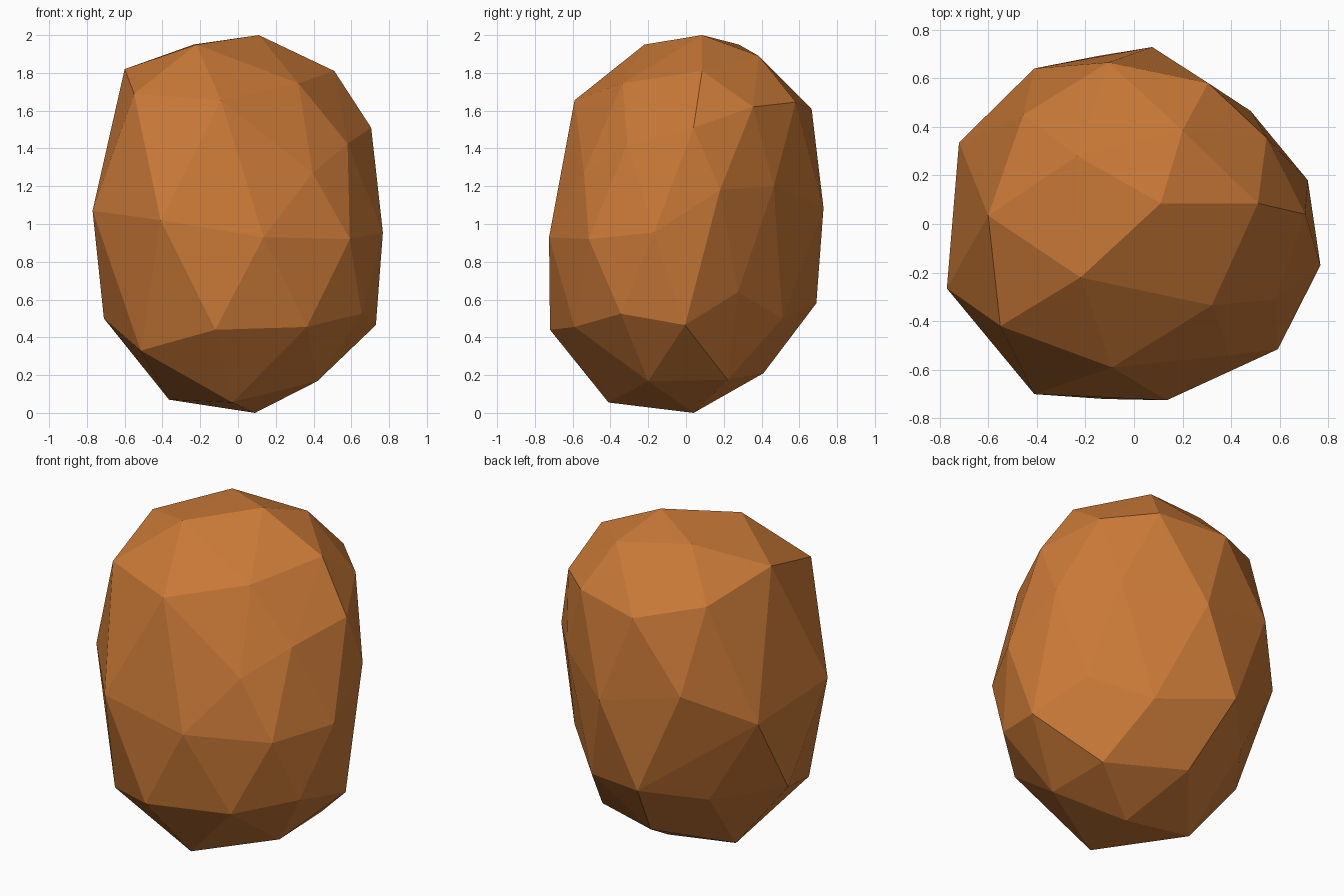
import bpy, bmesh

# Corner points of the boulder, ring by ring from the top
crown = [(.11, .085, 2), (-.22, -.22, 1.95), (-.235, .28, 1.95), (.2, .385, 1.89),
         (-.6, .035, 1.82), (.51, .085, 1.81)]
shoulder = [(-.55, -.42, 1.69), (.32, -.335, 1.745), (-.09, -.59, 1.655), (.705, .04, 1.51),
            (.58, -.31, 1.425), (.395, -.54, 1.27), (-.455, .45, 1.69), (-.105, .665, 1.61),
            (.545, .355, 1.62), (.305, .58, 1.645)]
waist = [(-.41, -.7, 1.02), (.135, -.725, .93), (.592, -.515, .92), (.767, -.17, .955),
         (-.77, -.265, 1.07), (-.72, .335, 1.0), (-.41, .64, 1.2), (.075, .728, 1.085),
         (.715, .18, 1.18), (.48, .465, 1.2)]
lower = [(-.12, -.72, .44), (.365, -.59, .455), (.655, -.345, .525), (.73, -.005, .465),
         (-.515, -.45, .33), (-.71, .03, .5), (-.155, .69, .58), (.28, .51, .5),
         (.56, .275, .64), (-.436, .4, .49)]
base = [(-.03, -.41, .055), (.09, .04, 0), (.42, -.2, .168), (-.365, .04, .07),
        (.41, .22, .175), (-.05, .41, .21)]

# Wrap a faceted skin around the points
bm = bmesh.new()
for p in crown + shoulder + waist + lower + base:
    bm.verts.new(p)
bmesh.ops.convex_hull(bm, input=bm.verts[:])
loose = [v for v in bm.verts if not v.link_faces]
bmesh.ops.delete(bm, geom=loose, context='VERTS')
bmesh.ops.recalc_face_normals(bm, faces=bm.faces[:])

mesh = bpy.data.meshes.new("boulder")
bm.to_mesh(mesh)
bm.free()

# Single orange-brown colour, flat faces
mat = bpy.data.materials.new("orange brown")
mat.diffuse_color = (.578, .188, .038, 1)
mesh.materials.append(mat)
boulder = bpy.data.objects.new("boulder", mesh)
bpy.context.collection.objects.link(boulder)
